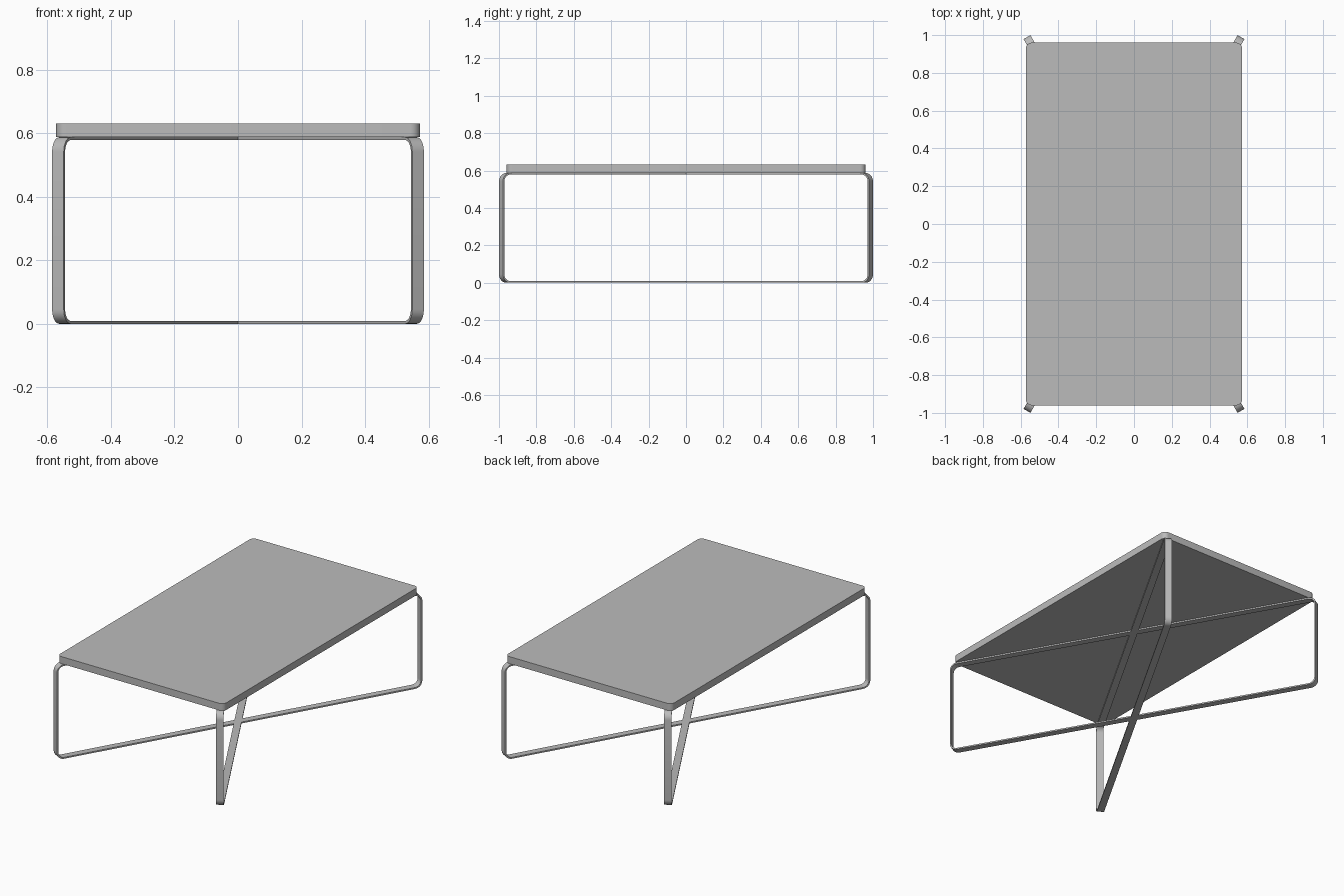
import bpy, bmesh, math
from mathutils import Vector

cube = bpy.data.objects.get("Cube")
if cube:
    bpy.data.objects.remove(cube, do_unlink=True)

TOP_Z, FRAME_Z = 0.631, 0.587
HALF_X, HALF_Y, TOP_RADIUS = 0.572, 0.96, 0.03
REACH, BAR_W, BAR_T, BEND = 1.14, 0.042, 0.009, 0.045
ANGLE = math.radians(60.2)

grey = bpy.data.materials.new("neutral grey")
grey.use_nodes = True
grey.diffuse_color = (0.5, 0.5, 0.5, 1)
grey.node_tree.nodes["Principled BSDF"].inputs["Base Color"].default_value = (0.5, 0.5, 0.5, 1)


def rounded_rect(a, b, r, steps=8):
    """Outline of a rounded rectangle centred on the origin."""
    pts = []
    for k, (sx, sy) in enumerate([(1, 1), (-1, 1), (-1, -1), (1, -1)]):
        for i in range(steps + 1):
            t = (k + i / steps) * math.pi / 2
            pts.append((sx * (a - r) + r * math.cos(t), sy * (b - r) + r * math.sin(t)))
    return pts


def finish(bm, name):
    bmesh.ops.recalc_face_normals(bm, faces=bm.faces)
    mesh = bpy.data.meshes.new(name)
    bm.to_mesh(mesh)
    bm.free()
    mesh.materials.append(grey)
    obj = bpy.data.objects.new(name, mesh)
    bpy.context.collection.objects.link(obj)
    bpy.ops.object.select_all(action="DESELECT")
    obj.select_set(True)
    bpy.context.view_layer.objects.active = obj
    bpy.ops.object.shade_smooth_by_angle(angle=math.radians(30))
    return obj


# Table top: a slab with rounded corners
bm = bmesh.new()
outline = rounded_rect(HALF_X, HALF_Y, TOP_RADIUS)
slab = bm.faces.new([bm.verts.new((x, y, FRAME_Z)) for x, y in outline])
extruded = bmesh.ops.extrude_face_region(bm, geom=[slab])["geom"]
bmesh.ops.translate(bm, vec=(0, 0, TOP_Z - FRAME_Z),
                    verts=[v for v in extruded if isinstance(v, bmesh.types.BMVert)])
finish(bm, "table_top")


def bar_loop(name, angle):
    """Flat bar bent into a closed upright loop along one diagonal."""
    bm = bmesh.new()
    along = Vector((math.cos(angle), math.sin(angle), 0))
    across = Vector((-along.y, along.x, 0)) * BAR_W / 2
    half = FRAME_Z / 2
    outer = rounded_rect(REACH, half, BEND)
    inner = rounded_rect(REACH - BAR_T, half - BAR_T, BEND - BAR_T)
    rings = []
    for (ou, ov), (iu, iv) in zip(outer, inner):
        o = along * ou + Vector((0, 0, half + ov))
        i = along * iu + Vector((0, 0, half + iv))
        rings.append([bm.verts.new(p) for p in (o - across, o + across, i + across, i - across)])
    for a, b in zip(rings, rings[1:] + rings[:1]):
        for k in range(4):
            n = (k + 1) % 4
            bm.faces.new((a[k], a[n], b[n], b[k]))
    finish(bm, name)


# Two crossing frames that form the legs
bar_loop("leg_loop_a", ANGLE)
bar_loop("leg_loop_b", math.pi - ANGLE)
